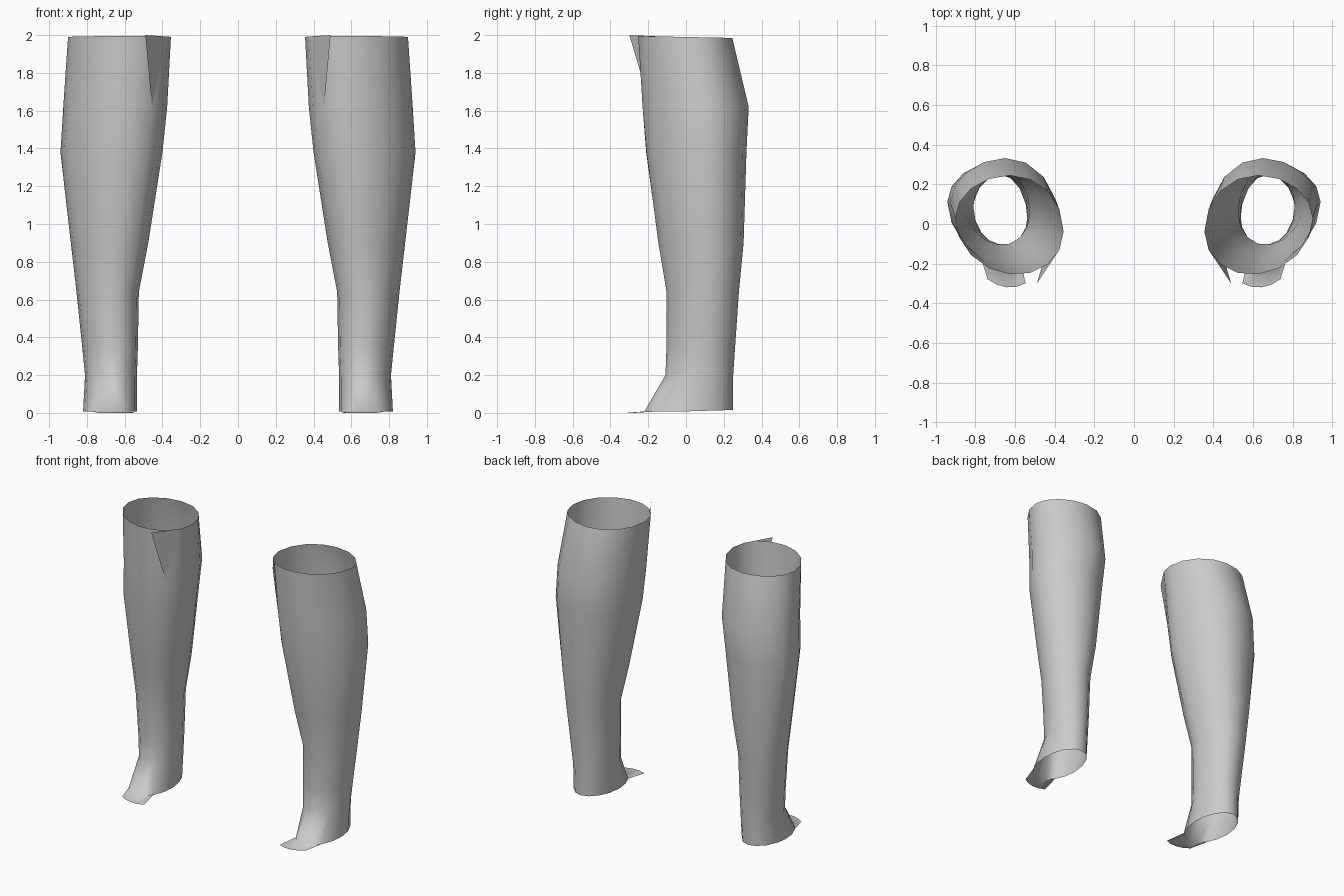
import bpy, bmesh
from math import cos, sin, tau, radians

if "Cube" in bpy.data.objects:
    bpy.data.objects.remove(bpy.data.objects["Cube"])

grey = bpy.data.materials.new("plain grey")
grey.use_nodes = True
grey.diffuse_color = (0.6, 0.6, 0.6, 1)
grey.node_tree.nodes["Principled BSDF"].inputs["Base Color"].default_value = (0.6, 0.6, 0.6, 1)

SIDES = 16
TIP = 10  # column at the front inner corner
# Cross-sections: height, inner x, outer x, front y, back y, skew of the front half
RINGS = [
    (0.008, 0.535, 0.82, -0.22, 0.25, 0.05),
    (0.20, 0.535, 0.81, -0.11, 0.25, 0.15),
    (0.35, 0.53, 0.825, -0.105, 0.26, 0.17),
    (0.64, 0.525, 0.855, -0.105, 0.28, 0.18),
    (0.90, 0.475, 0.885, -0.15, 0.305, 0.2),
    (1.38, 0.40, 0.94, -0.215, 0.32, 0.22),
    (1.62, 0.375, 0.925, -0.235, 0.332, 0.2),
    (1.99, 0.355, 0.90, -0.255, 0.245, 0.12),
]


def ring_points(z, x0, x1, y0, y1, skew):
    rx, ry = (x1 - x0) / 2, (y1 - y0) / 2
    stretch = (1 + (skew * rx / ry) ** 2) ** 0.5
    for i in range(SIDES):
        a = tau * i / SIDES
        dx, dy = rx * cos(a), ry * sin(a)
        dy += skew * dx * (1 - max(0, sin(a)))
        if sin(a) < 0:
            dy /= stretch
        yield (x0 + x1) / 2 + dx, (y0 + y1) / 2 + dy, z


def build_leg(name, side):
    bm = bmesh.new()
    rings = [[bm.verts.new(p) for p in ring_points(*r)] for r in RINGS]

    # Open shaft wall
    for low, high in zip(rings, rings[1:]):
        for i in range(SIDES):
            j = (i + 1) % SIDES
            bm.faces.new((low[i], low[j], high[j], high[i]))

    # Rim dips to the back, with a pointed fold at the front inner corner
    for v in rings[-1]:
        v.co.z -= 0.02 * v.co.y
    tip = bm.verts.new((0.49, -0.30, 2.0))
    bm.faces.new((rings[-1][TIP - 1], rings[-2][TIP], tip))

    # Sole edge rises slightly at the heel
    for v in rings[0]:
        v.co.z += 0.03 * max(0, v.co.y)

    # Flat toe lip in front of the sole edge
    front = [v for v in rings[0] if v.co.y < -0.13]
    lip = [bm.verts.new((0.64 + (v.co.x - 0.675) * 0.95,
                         -0.32 + 3 * (v.co.x - 0.66) ** 2, 0)) for v in front]
    for i in range(len(front) - 1):
        bm.faces.new((front[i], lip[i], lip[i + 1], front[i + 1]))

    for v in bm.verts:
        v.co.x *= side
    if side < 0:
        bmesh.ops.reverse_faces(bm, faces=bm.faces[:])

    mesh = bpy.data.meshes.new(name)
    bm.to_mesh(mesh)
    bm.free()
    mesh.materials.append(grey)
    obj = bpy.data.objects.new(name, mesh)
    bpy.context.collection.objects.link(obj)
    bpy.ops.object.select_all(action="DESELECT")
    obj.select_set(True)
    bpy.context.view_layer.objects.active = obj
    bpy.ops.object.shade_smooth_by_angle(angle=radians(60))


build_leg("left_leg_shell", 1)
build_leg("right_leg_shell", -1)
